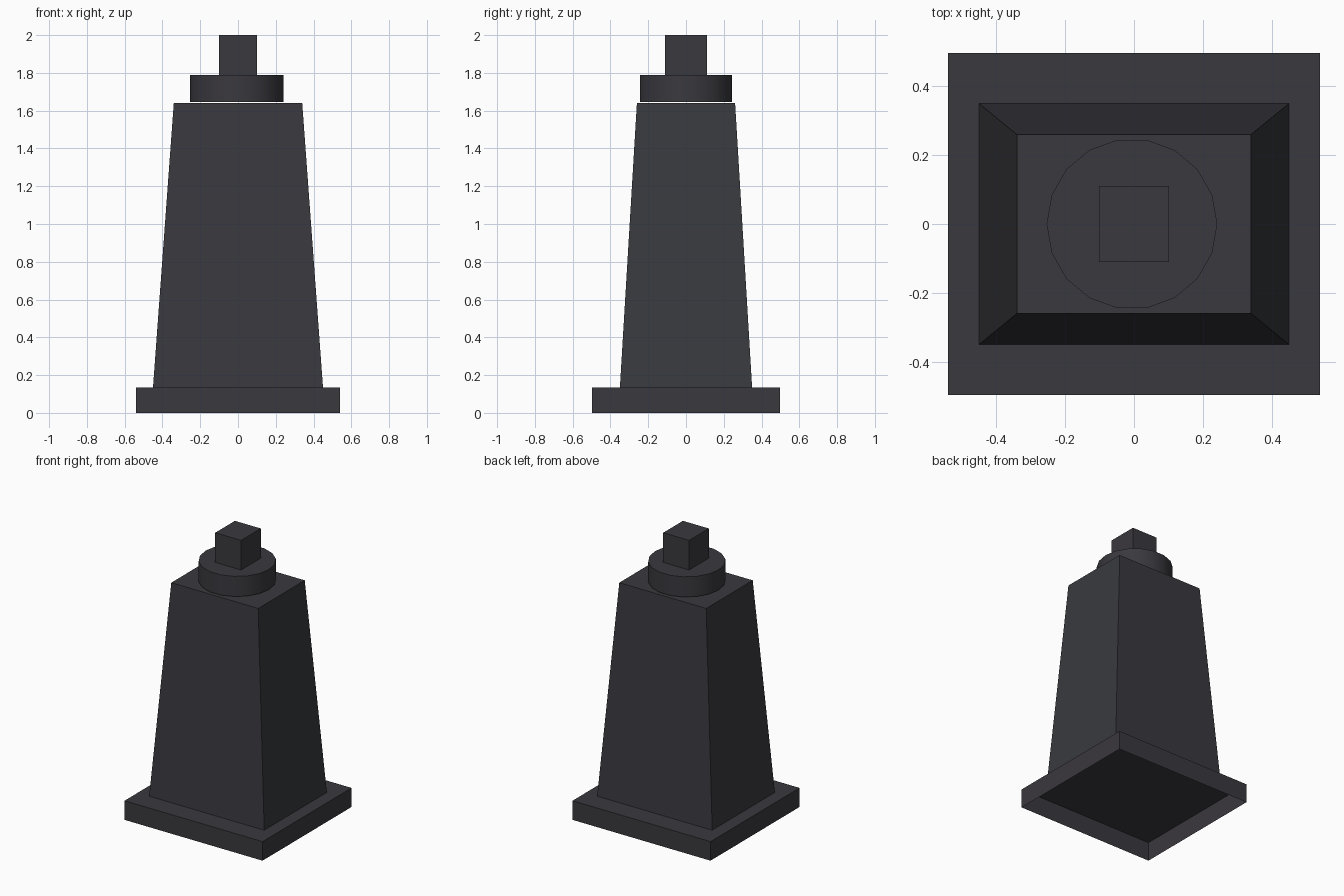
import bpy
import bmesh
import math
from mathutils import Matrix

default_cube = bpy.data.objects.get("Cube")
if default_cube:
    bpy.data.objects.remove(default_cube, do_unlink=True)


def make_material(name, rgb):
    mat = bpy.data.materials.new(name)
    mat.use_nodes = True
    mat.diffuse_color = (*rgb, 1)
    mat.node_tree.nodes["Principled BSDF"].inputs["Base Color"].default_value = (*rgb, 1)
    return mat


charcoal = make_material("charcoal", (0.042, 0.040, 0.048))
slate = make_material("slate", (0.039, 0.042, 0.048))


def finish(name, bm):
    mesh = bpy.data.meshes.new(name)
    bm.to_mesh(mesh)
    bm.free()
    obj = bpy.data.objects.new(name, mesh)
    bpy.context.collection.objects.link(obj)
    mesh.materials.append(charcoal)
    return obj


def block(name, bottom, top, z0, z1, open_bottom=False):
    """Box with separate bottom and top half sizes."""
    bm = bmesh.new()
    bmesh.ops.create_cube(bm, size=2)
    for v in bm.verts:
        half, z = (top, z1) if v.co.z > 0 else (bottom, z0)
        v.co = (v.co.x * half[0], v.co.y * half[1], z)
    bm.normal_update()
    if open_bottom:
        under = [f for f in bm.faces if f.normal.z < -0.9]
        bmesh.ops.delete(bm, geom=under, context="FACES_ONLY")
    return finish(name, bm)


# Hollow plinth, open underneath
plinth_half = (0.54, 0.497)
block("plinth", plinth_half, plinth_half, 0, 0.135, open_bottom=True)

# Tapered body standing on the plinth, with one slate side
body = block("tapered_body", (0.45, 0.35), (0.34, 0.26), 0.135, 1.64, open_bottom=True)
body.data.materials.append(slate)
for face in body.data.polygons:
    if face.normal.x > 0.9:
        face.material_index = 1

# Round collar, just clear of the body and slightly off centre
bm = bmesh.new()
bmesh.ops.create_cone(bm, cap_ends=True, segments=18, radius1=0.248, radius2=0.248,
                      depth=0.143, matrix=Matrix.Translation((-0.006, 0, 1.7185))
                      @ Matrix.Rotation(math.radians(90), 4, "Z"))
# Put a corner of the polygon on the x axis
corner = max(bm.verts, key=lambda v: v.co.x).co
turn = math.atan2(corner.y, corner.x + 0.006)
bmesh.ops.rotate(bm, verts=bm.verts, cent=(-0.006, 0, 0),
                 matrix=Matrix.Rotation(-turn, 3, "Z"))
collar = finish("round_collar", bm)
bpy.ops.object.select_all(action="DESELECT")
collar.select_set(True)
bpy.context.view_layer.objects.active = collar
bpy.ops.object.shade_smooth_by_angle(angle=math.radians(35))

# Square stub on top
stub_half = (0.101, 0.11)
block("top_stub", stub_half, stub_half, 1.79, 2.0)
